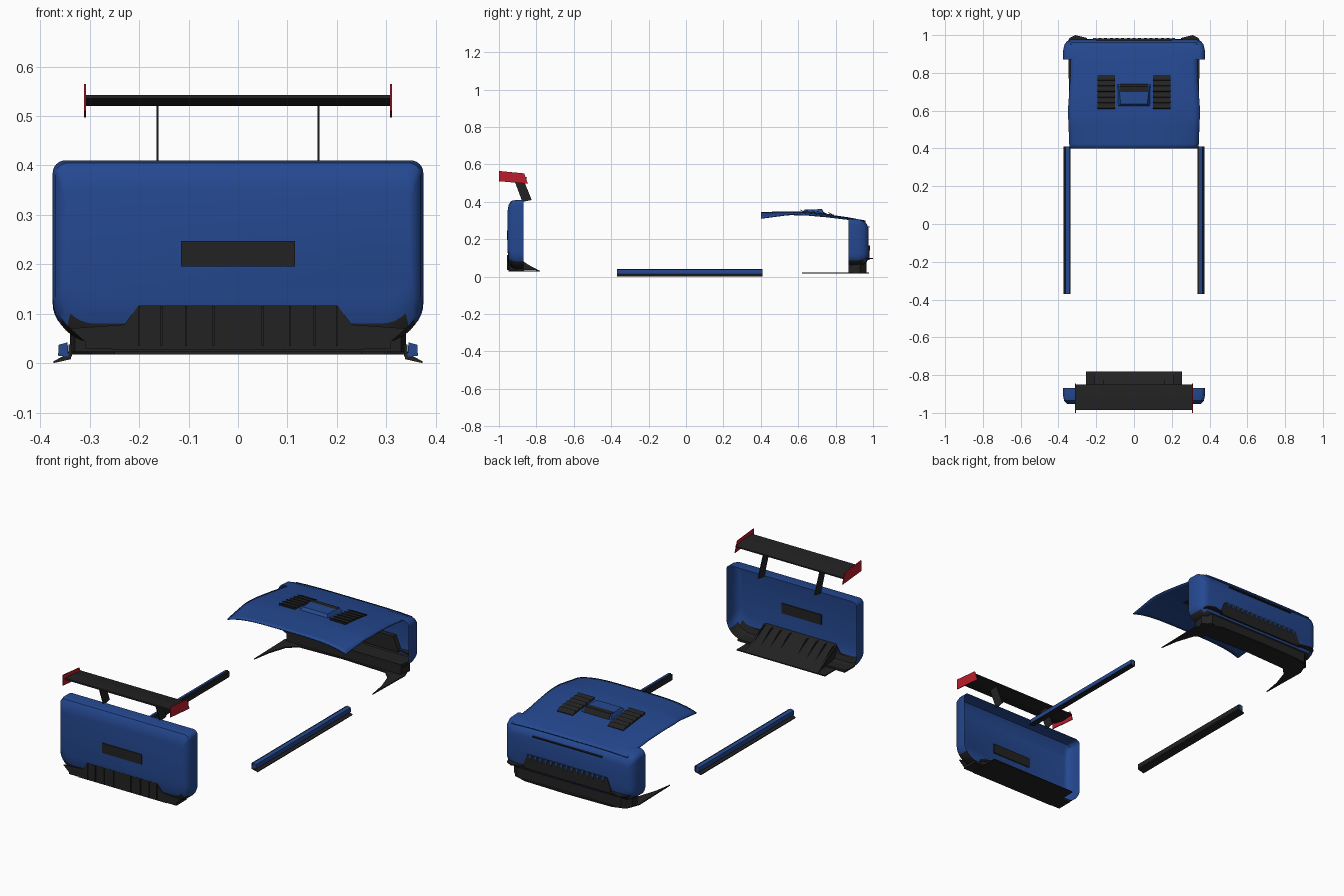
import bpy, bmesh, math

cube = bpy.data.objects.get("Cube")
if cube:
    bpy.data.objects.remove(cube, do_unlink=True)


def material(name, rgb):
    m = bpy.data.materials.new(name)
    m.use_nodes = True
    m.diffuse_color = (*rgb, 1)
    m.node_tree.nodes["Principled BSDF"].inputs["Base Color"].default_value = (*rgb, 1)
    return m


BLUE = material("body blue", (0.018, 0.065, 0.28))
DARK = material("dark trim", (0.016, 0.016, 0.016))
RED = material("endplate red", (0.5, 0.012, 0.025))
SIDES = ((1, "left"), (-1, "right"))


def finish(name, bm, mats, smooth=False):
    bmesh.ops.recalc_face_normals(bm, faces=bm.faces)
    me = bpy.data.meshes.new(name)
    bm.to_mesh(me)
    bm.free()
    for m in mats:
        me.materials.append(m)
    ob = bpy.data.objects.new(name, me)
    bpy.context.collection.objects.link(ob)
    if smooth:
        bpy.ops.object.select_all(action='DESELECT')
        ob.select_set(True)
        bpy.context.view_layer.objects.active = ob
        bpy.ops.object.shade_smooth_by_angle(angle=math.radians(35))
    return ob


def prism(name, pts, axis, a, b, mat):
    """Extrude a 2D outline along an axis from a to b."""
    place = {"x": lambda p, t: (t, p[0], p[1]),
             "y": lambda p, t: (p[0], t, p[1]),
             "z": lambda p, t: (p[0], p[1], t)}[axis]
    bm = bmesh.new()
    lo = [bm.verts.new(place(p, a)) for p in pts]
    hi = [bm.verts.new(place(p, b)) for p in pts]
    bm.faces.new(lo)
    bm.faces.new(hi)
    for i in range(len(pts)):
        j = (i + 1) % len(pts)
        bm.faces.new((lo[i], lo[j], hi[j], hi[i]))
    return finish(name, bm, [mat])


def box(name, x0, x1, y0, y1, z0, z1, mat):
    return prism(name, [(x0, y0), (x1, y0), (x1, y1), (x0, y1)], "z", z0, z1, mat)


def mirrored(pts):
    return pts + [(-x, v) for x, v in reversed(pts) if x]


def rounded(hw, z0, z1, rb, rt, n=8):
    """Rounded outline with separate bottom and top corner radii."""
    pts = []
    corners = ((hw - rb, z0 + rb, rb, -90), (hw - rt, z1 - rt, rt, 0),
               (rt - hw, z1 - rt, rt, 90), (rb - hw, z0 + rb, rb, 180))
    for cx, cz, r, start in corners:
        for i in range(n + 1):
            a = math.radians(start + 90 * i / n)
            pts.append((cx + r * math.cos(a), cz + r * math.sin(a)))
    return pts


def shell(name, rings, trim_height):
    """Open-backed bumper lofted through rounded rings and capped on the outside."""
    bm = bmesh.new()
    loops = [[bm.verts.new((x, y, z)) for x, z in rounded(*dims)] for y, *dims in rings]
    for a, b in zip(loops, loops[1:]):
        for i in range(len(a)):
            j = (i + 1) % len(a)
            bm.faces.new((a[i], a[j], b[j], b[i]))
    bm.faces.new(loops[-1])
    for f in bm.faces:
        f.material_index = int(f.calc_center_median().z < trim_height)
    return finish(name, bm, [BLUE, DARK], True)


# Rear bumper with plate recess
shell("rear_bumper", [
    (-0.868, 0.375, 0.04, 0.41, 0.09, 0.025),
    (-0.91, 0.375, 0.04, 0.41, 0.09, 0.025),
    (-0.935, 0.37, 0.05, 0.405, 0.085, 0.025),
    (-0.948, 0.36, 0.08, 0.385, 0.07, 0.02),
    (-0.954, 0.35, 0.135, 0.35, 0.05, 0.015)], 0.085)
box("plate_recess", -0.115, 0.115, -0.958, -0.949, 0.195, 0.247, DARK)

# Diffuser: outer trapezoid, ramp, floor and fins
prism("diffuser_panel", mirrored([(0.30, 0.035), (0.34, 0.07), (0.23, 0.078), (0.2, 0.118)]),
      "y", -0.953, -0.945, DARK)
prism("diffuser_ramp", [(-0.78, 0.03), (-0.945, 0.118), (-0.945, 0.11), (-0.79, 0.028)],
      "x", -0.21, 0.21, DARK)
box("diffuser_floor", -0.255, 0.255, -0.95, -0.78, 0.028, 0.033, DARK)
box("rear_valance", -0.31, 0.31, -0.95, -0.865, 0.03, 0.042, DARK)
for i, x in enumerate((-0.2, -0.155, -0.105, -0.05, 0.05, 0.105, 0.155, 0.2)):
    prism(f"diffuser_fin_{i + 1}", [(-0.958, 0.035), (-0.958, 0.116), (-0.92, 0.116), (-0.80, 0.035)],
          "x", x - 0.002, x + 0.002, DARK)

# Rear wing
prism("wing_blade", [(-0.985, 0.543), (-0.92, 0.54), (-0.85, 0.531), (-0.85, 0.524),
                     (-0.92, 0.52), (-0.985, 0.535)], "x", -0.31, 0.31, DARK)
for s, side in SIDES:
    prism(f"{side}_wing_endplate", [(-1.0, 0.565), (-0.865, 0.552), (-0.845, 0.497), (-1.0, 0.51)],
          "x", s * 0.308, s * 0.312, RED)
    prism(f"{side}_wing_strut", [(-0.875, 0.4), (-0.825, 0.41), (-0.872, 0.526), (-0.922, 0.526)],
          "x", s * 0.161, s * 0.165, DARK)

# Side skirts with a flared lower lip
for s, side in SIDES:
    prism(f"{side}_skirt", [(s * 0.343, 0.013), (s * 0.364, 0.015), (s * 0.363, 0.037), (s * 0.345, 0.042)],
          "y", -0.37, 0.41, BLUE)
    prism(f"{side}_skirt_lip", [(s * 0.338, 0.008), (s * 0.373, 0.0), (s * 0.373, 0.004),
                                (s * 0.35, 0.016), (s * 0.338, 0.018)], "y", -0.37, 0.41, DARK)
    box(f"{side}_skirt_flange", s * 0.336, s * 0.343, -0.37, 0.41, 0.013, 0.038, DARK)

# Front bumper
shell("front_bumper", [
    (0.87, 0.375, 0.06, 0.31, 0.06, 0.03),
    (0.92, 0.375, 0.06, 0.308, 0.06, 0.03),
    (0.95, 0.368, 0.065, 0.296, 0.06, 0.03),
    (0.968, 0.355, 0.08, 0.28, 0.05, 0.03),
    (0.976, 0.335, 0.11, 0.255, 0.04, 0.03)], 0.085)
box("nose_slit", -0.2, 0.2, 0.97, 0.982, 0.262, 0.267, DARK)
prism("grille", mirrored([(0.26, 0.09), (0.23, 0.165)]), "y", 0.95, 0.98, DARK)
for i in range(15):
    x = (i - 7) * 0.03
    prism(f"grille_tooth_{i + 1}", [(x - 0.008, 0.167), (x + 0.008, 0.167), (x, 0.14)],
          "y", 0.974, 0.984, BLUE)

# Front lower valance, splitter and corner blades
prism("front_valance", mirrored([(0.33, 0.87), (0.34, 0.93), (0.30, 0.965)]), "z", 0.022, 0.075, DARK)
prism("front_splitter", mirrored([(0, 0.978), (0.25, 0.972), (0.32, 0.95), (0.348, 0.88),
                                  (0.345, 0.75), (0.342, 0.62), (0.325, 0.72), (0.295, 0.81),
                                  (0.25, 0.855), (0, 0.865)]), "z", 0.017, 0.023, DARK)
for s, side in SIDES:
    prism(f"{side}_corner_blade", [(s * 0.24, 0.96), (s * 0.25, 0.985), (s * 0.31, 1.0),
                                   (s * 0.342, 0.985), (s * 0.36, 0.94)], "z", 0.094, 0.101, DARK)


# Hood: arched sheet with drooping rear corners
def interp(table, t):
    for (a, u), (b, v) in zip(table, table[1:]):
        if t <= b:
            return u + (v - u) * max(0, t - a) / (b - a)
    return table[-1][1]


CREST = [(0.4, 0.345), (0.55, 0.35), (0.65, 0.345), (0.75, 0.334), (0.87, 0.317), (0.96, 0.3)]
WIDTH = [(0.4, 0.342), (0.6, 0.35), (0.8, 0.336), (0.96, 0.335)]
DROOP = [(0.4, 0.03), (0.55, 0.015), (0.87, 0.008), (0.96, 0.006)]


def hood_z(x, y):
    return interp(CREST, y) - interp(DROOP, y) * min(1, abs(x) / interp(WIDTH, y)) ** 4


bm = bmesh.new()
bmesh.ops.create_grid(bm, x_segments=24, y_segments=24, size=1)
for v in bm.verts:
    y = 0.68 + 0.28 * v.co.y
    x = v.co.x * interp(WIDTH, y)
    v.co = (x, y, hood_z(x, y))
hood = finish("hood", bm, [BLUE], True)
sheet = hood.modifiers.new("thickness", "SOLIDIFY")
sheet.thickness = 0.006
sheet.offset = -1

# Hood vents with louvres
for s, side in SIDES:
    x0, x1 = s * 0.1, s * 0.192
    ys = [0.61 + 0.03 * i for i in range(7)]
    top = [(y, hood_z(0.145, y) + 0.003) for y in ys]
    prism(f"{side}_vent", top + [(y, z - 0.012) for y, z in reversed(top)], "x", x0, x1, DARK)
    for i, (y, z) in enumerate(top[:-1]):
        prism(f"{side}_louvre_{i + 1}", [(y, z + 0.006), (y + 0.003, z + 0.009), (y + 0.024, z - 0.003),
                                         (y + 0.02, z - 0.004)], "x", x0, x1, DARK)

# Central scoop and its opening
bm = bmesh.new()
rows = [[bm.verts.new((x, y, z)) for x in (-w, w)] for y, z, w in
        ((0.62, 0.342, 0.085), (0.635, 0.36, 0.07), (0.725, 0.359, 0.08), (0.74, 0.33, 0.088))]
for a, b in zip(rows, rows[1:]):
    bm.faces.new((a[0], a[1], b[1], b[0]))
for k in (0, 1):
    bm.faces.new([r[k] for r in rows])
finish("hood_scoop", bm, [BLUE])
prism("scoop_opening", [(0.7, 0.361), (0.727, 0.361), (0.741, 0.336), (0.736, 0.334), (0.72, 0.356)],
      "x", -0.074, 0.074, DARK)
